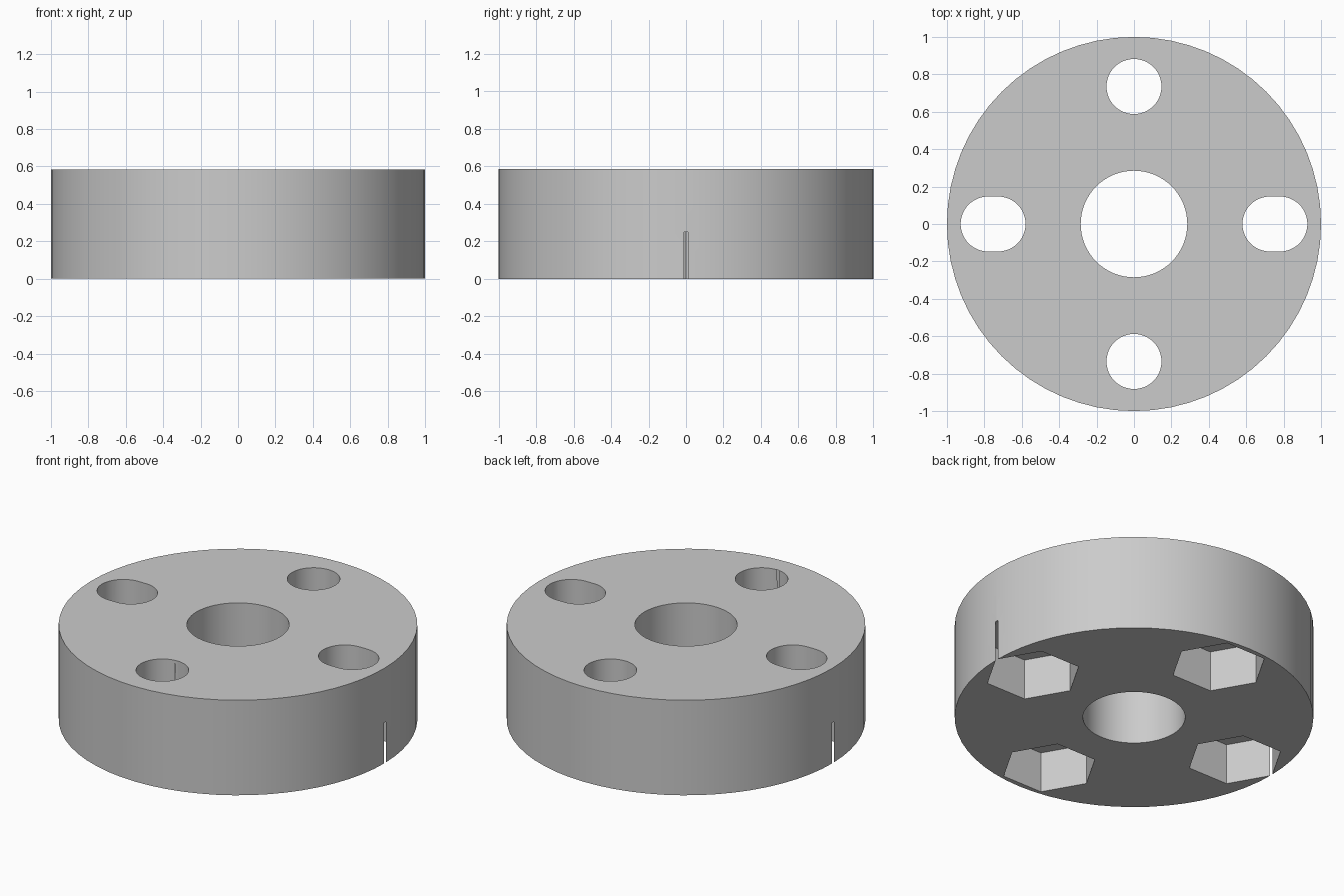
import bpy, bmesh
from math import radians, cos, sin, pi

if "Cube" in bpy.data.objects:
    bpy.data.objects.remove(bpy.data.objects["Cube"], do_unlink=True)

HEIGHT, POCKET, BORE, BOLT = 0.585, 0.25, 0.285, 0.147
RING = 0.735      # distance of the bolt holes from the axis
NUT = 0.27        # corner radius of the nut pockets

grey = bpy.data.materials.new("light grey")
grey.use_nodes = True
colour = (0.6, 0.6, 0.6, 1)
grey.diffuse_color = colour
grey.node_tree.nodes["Principled BSDF"].inputs["Base Color"].default_value = colour


def prism(name, outline, z0, z1):
    """Upright solid from a closed outline."""
    bm = bmesh.new()
    face = bm.faces.new([bm.verts.new((x, y, z0)) for x, y in outline])
    top = bmesh.ops.extrude_face_region(bm, geom=[face])["geom"]
    bmesh.ops.translate(bm, vec=(0, 0, z1 - z0),
                        verts=[v for v in top if isinstance(v, bmesh.types.BMVert)])
    bmesh.ops.recalc_face_normals(bm, faces=bm.faces)
    mesh = bpy.data.meshes.new(name)
    bm.to_mesh(mesh)
    bm.free()
    mesh.materials.append(grey)
    ob = bpy.data.objects.new(name, mesh)
    bpy.context.collection.objects.link(ob)
    return ob


def ring(r, n, cx=0, cy=0):
    return [(cx + r * cos(2 * pi * i / n), cy + r * sin(2 * pi * i / n)) for i in range(n)]


def slot(r, x0, x1, n=24):
    """Stadium outline lying along x."""
    ends = [(x1, -pi / 2), (x0, pi / 2)]
    return [(cx + r * cos(a + pi * i / n), r * sin(a + pi * i / n))
            for cx, a in ends for i in range(n + 1)]


# Main disc
disc = prism("disc_body", ring(1, 64), 0, HEIGHT)

# Bore, round holes front and back, slotted holes at the sides, nut pockets below
lo, hi = -0.1, HEIGHT + 0.1
cutters = [prism("bore_cutter", ring(BORE, 64), lo, hi)]
for s in (-1, 1):
    cutters.append(prism("round_hole_cutter", ring(BOLT, 48, 0, s * RING), lo, hi))
    inner, outer = sorted((s * 0.727, s * 0.78))
    cutters.append(prism("slot_cutter", slot(BOLT, inner, outer), lo, hi))
    for cx, cy in ((s * RING, 0), (0, s * RING)):
        cutters.append(prism("nut_pocket_cutter", ring(NUT, 6, cx, cy), lo, POCKET))

for c in cutters:
    c.hide_render = True
    mod = disc.modifiers.new(c.name, "BOOLEAN")
    mod.operation, mod.solver, mod.object = "DIFFERENCE", "EXACT", c

# Bake the cuts, then drop the cutters
bpy.context.view_layer.objects.active = disc
disc.select_set(True)
for name in [m.name for m in disc.modifiers]:
    bpy.ops.object.modifier_apply(modifier=name)
for c in cutters:
    bpy.data.objects.remove(c, do_unlink=True)
bpy.ops.object.shade_smooth_by_angle(angle=radians(30))
